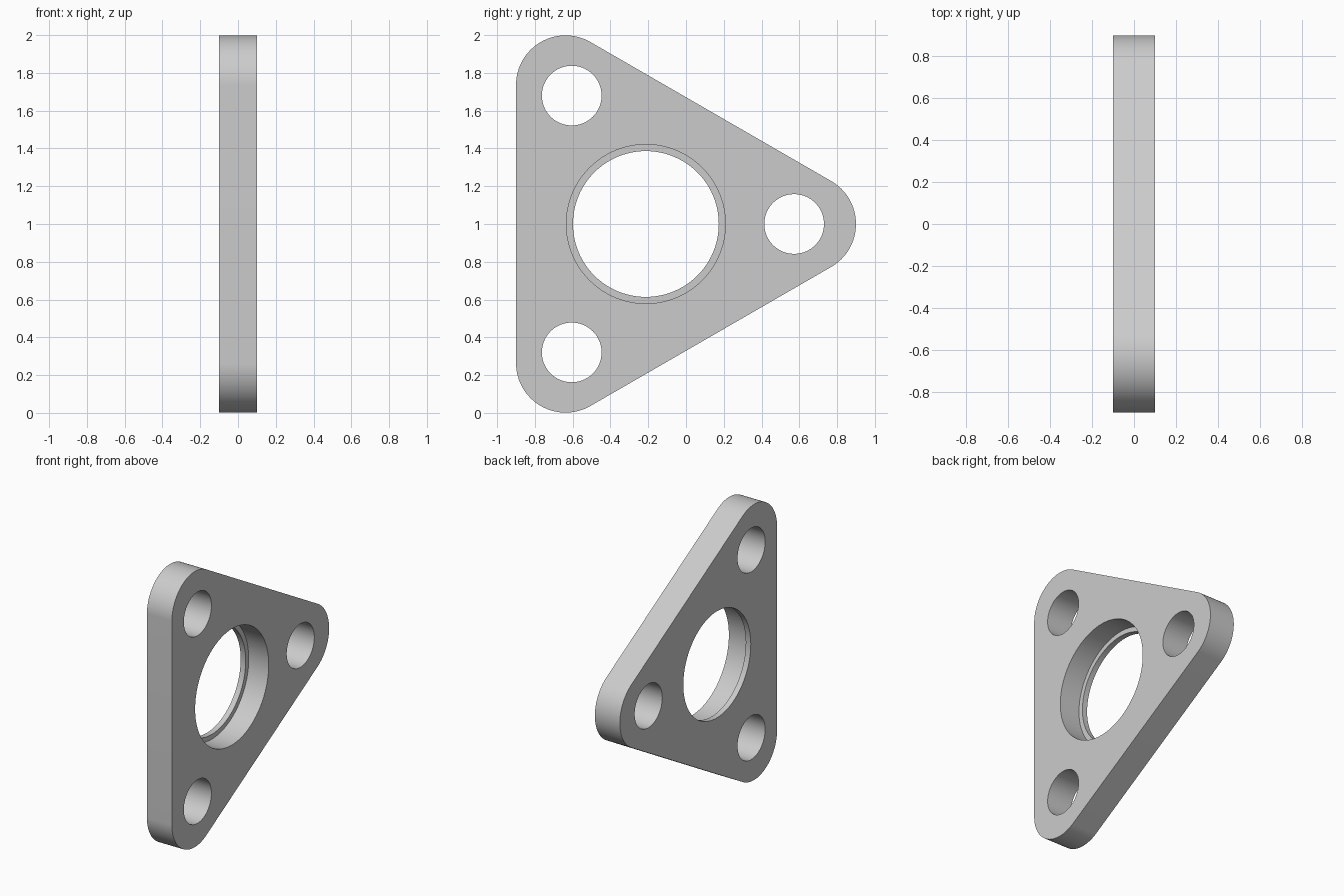
import bpy
import bmesh
from math import radians, pi, cos, sin
from mathutils import Matrix

cube = bpy.data.objects.get("Cube")
if cube:
    bpy.data.objects.remove(cube, do_unlink=True)

CENTRE_Y, CENTRE_Z = -0.2125, 1.0
HALF = 0.1            # half the plate thickness
CORNER_R = 0.2625     # rounded corner radius
CORNER_DIST = 0.85    # corner arc centre from the bore axis
HOLE_R = 0.158
HOLE_DIST = 0.785
BORE_R, LIP_R = 0.421, 0.386
LIP = 0.04            # lip thickness on the -x side
ARC_STEPS = 32

grey = bpy.data.materials.new("light_grey")
grey.use_nodes = True
colour = (0.6, 0.6, 0.6, 1)
grey.diffuse_color = colour
grey.node_tree.nodes["Principled BSDF"].inputs["Base Color"].default_value = colour


def polar(dist, angle):
    """Point in the plate's plane, measured from the bore axis."""
    return CENTRE_Y + dist * cos(angle), CENTRE_Z + dist * sin(angle)


def add_object(name, bm):
    bmesh.ops.recalc_face_normals(bm, faces=bm.faces)
    mesh = bpy.data.meshes.new(name)
    bm.to_mesh(mesh)
    bm.free()
    mesh.materials.append(grey)
    obj = bpy.data.objects.new(name, mesh)
    bpy.context.collection.objects.link(obj)
    return obj


def add_cutter(name, radius, y, z, x0, x1):
    """Cylinder along x, used to cut a round hole."""
    bm = bmesh.new()
    place = Matrix.Translation(((x0 + x1) / 2, y, z)) @ Matrix.Rotation(pi / 2, 4, "Y")
    bmesh.ops.create_cone(bm, cap_ends=True, segments=96, radius1=radius,
                          radius2=radius, depth=x1 - x0, matrix=place)
    obj = add_object(name, bm)
    obj.hide_render = True
    return obj


# Triangular plate with three rounded corners, extruded along x
corner_angles = [radians(120 * i) for i in range(3)]
bm = bmesh.new()
outline = []
for a in corner_angles:
    cy, cz = polar(CORNER_DIST, a)
    for i in range(ARC_STEPS + 1):
        t = a + radians(-60 + 120 * i / ARC_STEPS)
        outline.append(bm.verts.new((-HALF, cy + CORNER_R * cos(t), cz + CORNER_R * sin(t))))
face = bm.faces.new(outline)
extruded = bmesh.ops.extrude_face_region(bm, geom=[face], use_keep_orig=True)
bmesh.ops.translate(bm, vec=(2 * HALF, 0, 0),
                    verts=[v for v in extruded["geom"] if isinstance(v, bmesh.types.BMVert)])
plate = add_object("flange_plate", bm)

# Three bolt holes, a through hole and a wider bore that leaves a thin lip
cutters = [add_cutter("bolt_hole_cutter", HOLE_R, *polar(HOLE_DIST, a), -0.3, 0.3)
           for a in corner_angles]
cutters.append(add_cutter("lip_cutter", LIP_R, CENTRE_Y, CENTRE_Z, -0.3, 0.3))
cutters.append(add_cutter("bore_cutter", BORE_R, CENTRE_Y, CENTRE_Z, LIP - HALF, 0.4))

bpy.ops.object.select_all(action="DESELECT")
plate.select_set(True)
bpy.context.view_layer.objects.active = plate
for cutter in cutters:
    mod = plate.modifiers.new(cutter.name, "BOOLEAN")
    mod.operation = "DIFFERENCE"
    mod.solver = "EXACT"
    mod.object = cutter
    bpy.ops.object.modifier_apply(modifier=mod.name)
    bpy.data.objects.remove(cutter, do_unlink=True)

bpy.ops.object.shade_smooth_by_angle(angle=radians(30))
